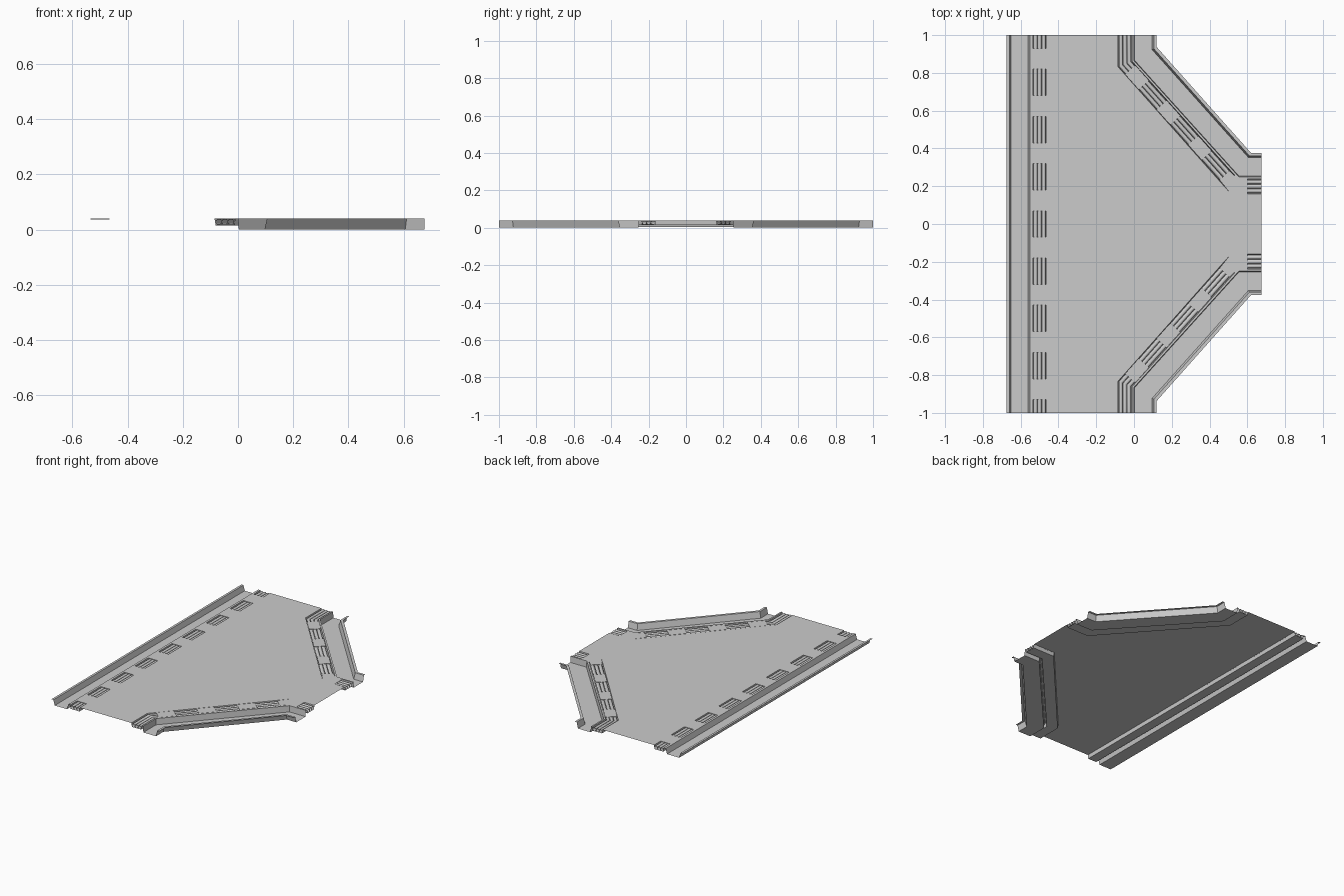
import bpy, bmesh, math
from mathutils import Vector

if "Cube" in bpy.data.objects:
    bpy.data.objects.remove(bpy.data.objects["Cube"])

TOP = 0.04


def make(name, verts, faces, recalc=False):
    bm = bmesh.new()
    vs = [bm.verts.new(v) for v in verts]
    for f in faces:
        bm.faces.new([vs[i] for i in f])
    if recalc:
        bmesh.ops.recalc_face_normals(bm, faces=bm.faces)
    me = bpy.data.meshes.new(name)
    bm.to_mesh(me)
    bm.free()
    ob = bpy.data.objects.new(name, me)
    bpy.context.collection.objects.link(ob)
    return ob


def straight(d):
    return [(d, -1), (d, 1)]


def bent(d, side=1):
    # mitred corner path, d = offset outward from the inner channel edge
    k = 0.6 if d > 0 else 0.38
    m = 0.53 if d > 0 else 0.5
    y2 = 0.25 + d * 1.06
    pts = [(d, 1), (d, 0.865 + k * d), (0.555 + m * d, y2), (0.675, y2)]
    return [(x, y * side) for x, y in pts]


def sweep(name, profile, path, closed=False):
    rows = [[(x, y, z) for x, y in path(d)] for d, z in profile]
    n = len(rows[0])
    verts = [v for r in rows for v in r]
    faces = []
    for i in range(len(rows) if closed else len(rows) - 1):
        j = (i + 1) % len(rows)
        faces += [(i * n + k, j * n + k, j * n + k + 1, i * n + k + 1) for k in range(n - 1)]
    return make(name, verts, faces, True)


def pipe(name, d, z, r, path):
    ring = [(d + r * math.cos(a * math.tau / 12), z + r * math.sin(a * math.tau / 12)) for a in range(12)]
    ob = sweep(name, ring, path, True)
    for p in ob.data.polygons:
        p.use_smooth = True


def plate(name, outline):
    n = len(outline)
    verts = [(x, y, z) for z in (TOP - 0.003, TOP) for x, y in outline]
    faces = [tuple(range(n)), tuple(range(n, 2 * n))]
    faces += [(i, (i + 1) % n, n + (i + 1) % n, n + i) for i in range(n)]
    make(name, verts, faces, True)


# main floor sheet between the two pipe troughs
edge = bent(-0.085, -1) + bent(-0.085, 1)[::-1]
outline = [(-0.465, -1)] + edge + [(-0.465, 1)]
make("floor", [(x, y, TOP) for x, y in outline], [tuple(range(len(outline)))])

# straight side: lip, channel, pipe trough
sweep("straight_gutter", [(-0.675, TOP), (-0.66, TOP), (-0.65, 0.005), (-0.56, 0.005), (-0.55, TOP),
                          (-0.535, TOP), (-0.532, 0.014), (-0.468, 0.014), (-0.465, TOP)], straight)
for i in range(3):
    pipe("straight_pipe", -0.522 + 0.022 * i, 0.027, 0.0105, straight)
for i in range(8):
    y = -0.875 + 0.25 * i
    plate("straight_cover", [(-0.535, y - 0.055), (-0.465, y - 0.055), (-0.465, y + 0.055), (-0.535, y + 0.055)])

# angled sides, mirrored front to back
for side in (-1, 1):
    path = lambda d: bent(d, side)
    sweep("angled_gutter", [(-0.085, TOP), (-0.081, 0.015), (-0.014, 0.015), (-0.01, TOP), (0, TOP),
                            (0.003, 0), (0.096, 0), (0.105, TOP), (0.12, TOP)], path)
    for i in range(3):
        pipe("angled_pipe", -0.07 + 0.022 * i, 0.028, 0.0105, path)
    inner, outer = bent(-0.085), bent(-0.01)
    a = (Vector(inner[1]) + Vector(outer[1])) / 2
    b = (Vector(inner[2]) + Vector(outer[2])) / 2
    t = (b - a).normalized()
    nrm = Vector((-t.y, t.x)) * 0.036

    def cover(pts):
        plate("angled_cover", [(p[0], p[1] * side) for p in pts])

    for s0, s1 in ((0.04, 0.15), (0.29, 0.40), (0.54, 0.65)):
        cover([a + t * s0 - nrm, a + t * s1 - nrm, a + t * s1 + nrm, a + t * s0 + nrm])
    # bent cover at the narrow opening
    s = a + t * 0.79
    cover([s - nrm, inner[2], (0.6, inner[3][1]), (0.6, outer[3][1]), outer[2], s + nrm])
